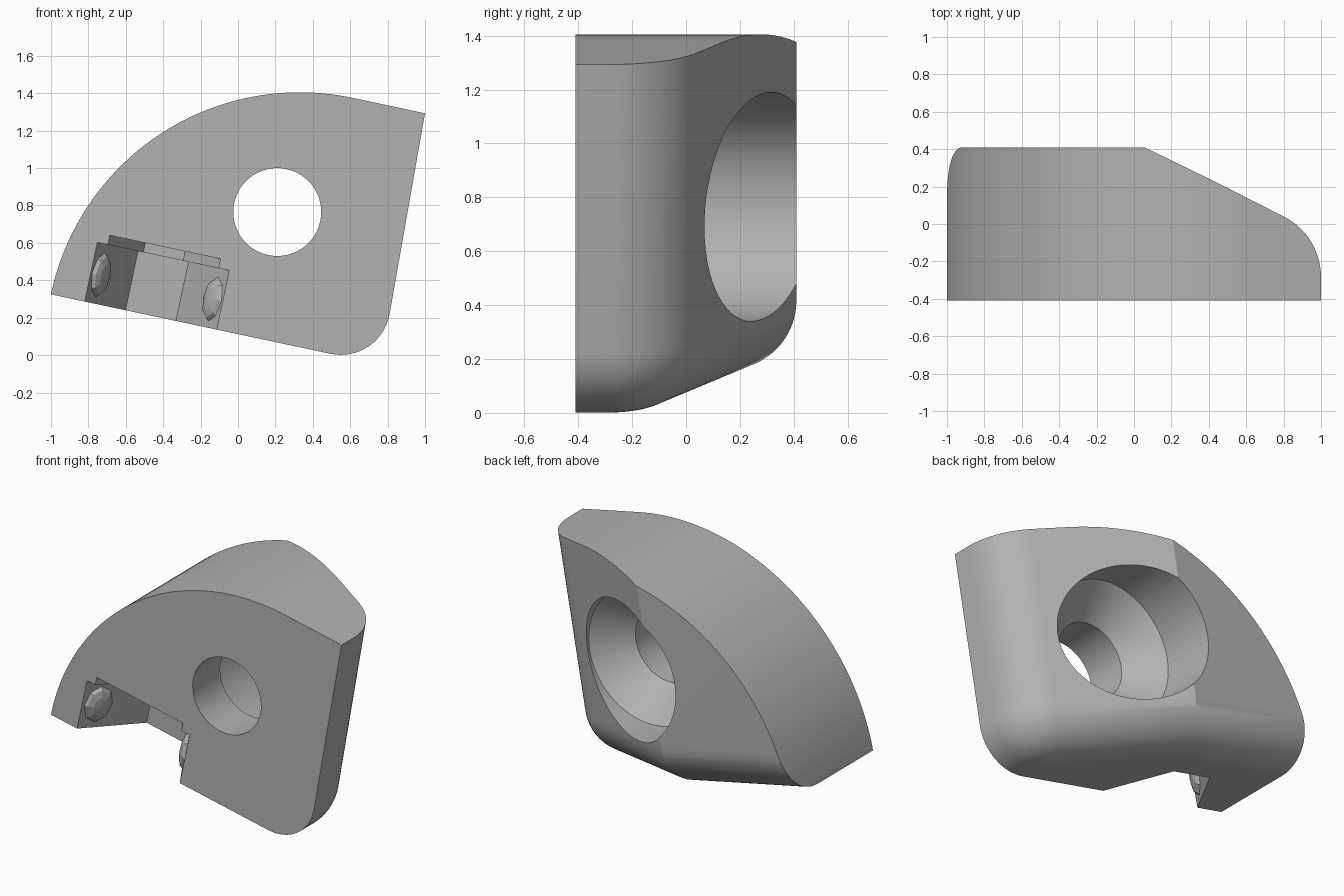
import bpy, bmesh, math
from mathutils import Vector, Matrix

if "Cube" in bpy.data.objects:
    bpy.data.objects.remove(bpy.data.objects["Cube"])

TILT = math.radians(12)                      # slope of the underside
E = Vector((math.cos(TILT), 0, -math.sin(TILT)))   # along the underside
N = Vector((math.sin(TILT), 0, math.cos(TILT)))    # normal to the underside
D = Vector((math.sin(math.radians(10)), 0, math.cos(math.radians(10))))  # side edge
Y = Vector((0, 1, 0))

grey = bpy.data.materials.new("plain grey")
grey.diffuse_color = (0.45, 0.45, 0.45, 1)
grey.use_nodes = True
grey.node_tree.nodes["Principled BSDF"].inputs["Base Color"].default_value = grey.diffuse_color


def finish(name, bm):
    bmesh.ops.recalc_face_normals(bm, faces=bm.faces)
    me = bpy.data.meshes.new(name)
    bm.to_mesh(me)
    bm.free()
    ob = bpy.data.objects.new(name, me)
    bpy.context.collection.objects.link(ob)
    me.materials.append(grey)
    return ob


def loft(name, rings):
    """Closed solid through a list of equal-length point rings."""
    bm = bmesh.new()
    vs = [[bm.verts.new(p) for p in ring] for ring in rings]
    n = len(vs[0])
    for a, b in zip(vs, vs[1:]):
        for i in range(n):
            j = (i + 1) % n
            bm.faces.new((a[i], a[j], b[j], b[i]))
    bm.faces.new(vs[0])
    bm.faces.new(vs[-1])
    return finish(name, bm)


def boolean(target, tool, op):
    m = target.modifiers.new(op, 'BOOLEAN')
    m.operation, m.object, m.solver = op, tool, 'EXACT'
    bpy.context.view_layer.objects.active = target
    bpy.ops.object.modifier_apply(modifier=m.name)
    bpy.data.objects.remove(tool, do_unlink=True)


# Body: plan outline with bevelled rear corner, lofted upward over a rounded lower edge
FILLET, CORNER, BACK = 0.276, 0.36, 0.41
ORIGIN = Vector((0.763, 0, -0.05))
SN = Vector((0.446, 0.895))                  # outward normal of the bevelled face
YC = (-0.0555 - (1 - SN.x) * CORNER) / SN.y


def plan(inset, h):
    pts = [(-2.3, -BACK), (-inset, -BACK)]
    end = math.atan2(SN.y, SN.x)
    for i in range(17):
        t = end * i / 16
        r = CORNER - inset
        pts.append((-CORNER + r * math.cos(t), YC + r * math.sin(t)))
    yb = BACK - inset
    pts += [((-0.0555 - inset - SN.y * yb) / SN.x, yb), (-2.3, yb)]
    return [ORIGIN + E * a + Y * y + D * h for a, y in pts]


layers = []
for i in range(17):
    t = math.pi / 2 * i / 16
    layers.append(plan(FILLET * (1 - math.sin(t)), FILLET * (1 - math.cos(t))))
layers.append(plan(0, 2.2))
body = loft("body", layers)

# Curved top: arc running into a straight slope
outline = []
for i in range(65):
    t = math.radians(190 - 112 * i / 64)
    outline.append((0.33 + 1.359 * math.cos(t), 0.046 + 1.359 * math.sin(t)))
outline += [(1.3, 1.229), (1.3, -0.5), (-1.0, -0.5)]
boolean(body, loft("top_envelope", [[(x, y, z) for x, z in outline] for y in (-0.7, 0.7)]),
        'INTERSECT')

# Countersunk bolt hole
hole = [[(0.21 + r * math.cos(k * math.pi / 32), y, 0.765 + r * math.sin(k * math.pi / 32))
         for k in range(64)]
        for r, y in ((0.235, -0.6), (0.235, -0.14), (0.425, 0.05), (0.425, 0.7))]
boolean(body, loft("hole_cutter", hole), 'DIFFERENCE')

# Dovetail-like recess in the front lower edge, with a smaller step above it
MID = Vector((-0.4675, 0, 0.2075))


def recess(half_front, half_back, depth, v0, v1):
    s = (half_front - half_back) / depth * 0.1
    prof = [(-half_front - s, -BACK - 0.1), (half_front + s, -BACK - 0.1),
            (half_back, -BACK + depth), (-half_back, -BACK + depth)]
    return loft("recess_cutter", [[MID + E * u + Y * y + N * v for u, y in prof]
                                  for v in (v0, v1)])


boolean(body, recess(0.361, 0.138, 0.37, -0.2, 0.327), 'DIFFERENCE')
boolean(body, recess(0.303, 0.109, 0.32, 0.2, 0.378), 'DIFFERENCE')

bpy.context.view_layer.objects.active = body
body.select_set(True)
bpy.ops.object.shade_smooth_by_angle(angle=math.radians(25))

# Faceted retaining nubs on the two slanted recess walls
for side, label in ((-1, "left"), (1, "right")):
    along = (E * (-side * 0.223) + Y * 0.37).normalized()
    out = along.cross(N).normalized()
    centre = MID + E * side * 0.308 + Y * -0.322 + N * 0.16
    bm = bmesh.new()
    bmesh.ops.create_uvsphere(bm, u_segments=8, v_segments=6, radius=1)
    m = Matrix((along * 0.088, N * 0.12, out * 0.035)).transposed().to_4x4()
    bmesh.ops.transform(bm, matrix=Matrix.Translation(centre) @ m, verts=bm.verts)
    finish(label + "_nub", bm)
